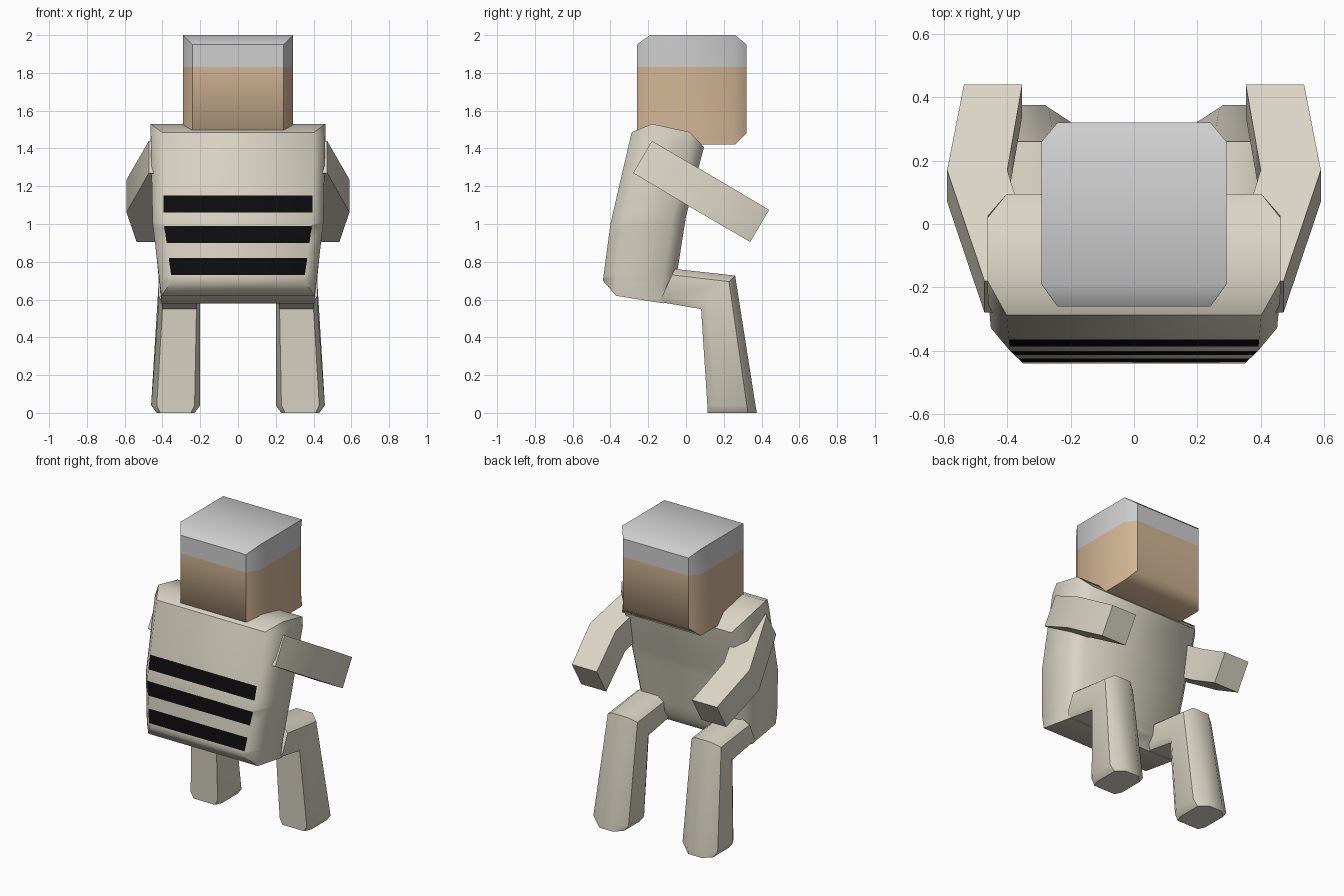
import bpy, bmesh, math
from mathutils import Vector

if "Cube" in bpy.data.objects:
    bpy.data.objects.remove(bpy.data.objects["Cube"])


def material(name, rgb):
    m = bpy.data.materials.new(name)
    m.diffuse_color = (*rgb, 1)
    m.use_nodes = True
    m.node_tree.nodes["Principled BSDF"].inputs["Base Color"].default_value = m.diffuse_color
    return m


CREAM = material("cream cloth", (0.71, 0.67, 0.56))
BLACK = material("black stripe", (0.004, 0.004, 0.004))
SKIN = material("tan skin", (0.65, 0.47, 0.30))
GREY = material("light grey cap", (0.62, 0.62, 0.62))


def ring(a, b, hw, ca=0.0, cb=0.0, cx=0.0, t=0.18):
    """Box section from (y,z) a to (y,z) b, half width hw, corners chamfered by ca / cb."""
    a, b = Vector(a), Vector(b)
    a2 = a.lerp(b, t if ca else 0)
    b2 = b.lerp(a, t if cb else 0)
    half = [(hw - ca, a), (hw, a2), (hw, b2), (hw - cb, b)]
    return [(cx + x, *p) for x, p in half] + [(cx - x, *p) for x, p in reversed(half)]


def loft(name, rings, mats, mirror=False, cuts=(), rule=None):
    bm = bmesh.new()
    loops = [[bm.verts.new(p) for p in r] for r in rings]
    for r, s in zip(loops, loops[1:]):
        for i in range(8):
            j = (i + 1) % 8
            bm.faces.new((r[i], r[j], s[j], s[i]))
    bm.faces.new(loops[0])
    bm.faces.new(loops[-1])
    bmesh.ops.remove_doubles(bm, verts=bm.verts[:], dist=0.0005)
    for z in cuts:
        bmesh.ops.bisect_plane(bm, geom=bm.verts[:] + bm.edges[:] + bm.faces[:],
                               plane_co=(0, 0, z), plane_no=(0, 0, 1))
    bmesh.ops.recalc_face_normals(bm, faces=bm.faces[:])
    if rule:
        for f in bm.faces:
            f.material_index = int(rule(f))
    me = bpy.data.meshes.new(name)
    bm.to_mesh(me)
    bm.free()
    for m in mats:
        me.materials.append(m)
    ob = bpy.data.objects.new(name, me)
    bpy.context.collection.objects.link(ob)
    bpy.ops.object.select_all(action='DESELECT')
    ob.select_set(True)
    bpy.context.view_layer.objects.active = ob
    bpy.ops.object.shade_smooth_by_angle(angle=math.radians(50))
    if mirror:
        ob.modifiers.new("mirror", 'MIRROR')
    return ob


# Head with grey cap above z = 1.83
def head_ring(z, c=0.05):
    y0, y1 = (-0.26, 0.32) if c else (-0.19, 0.26)
    return ring((y0, z), (y1, z), 0.292, c, c, t=0.12)


loft("head", [head_ring(1.42, 0), head_ring(1.48), head_ring(1.83),
              head_ring(1.95), head_ring(2.0, 0)], [SKIN, GREY],
     rule=lambda f: f.calc_center_median().z > 1.83)

# Leaning torso, with three stripes cut into the front panel
stripes = [(0.73, 0.82), (0.90, 0.99), (1.06, 1.15)]


def is_stripe(f):
    z = f.calc_center_median().z
    return f.normal.y < -0.85 and any(lo < z < hi for lo, hi in stripes)


loft("torso", [
    ring((-0.37, 0.62), (-0.12, 0.58), 0.405),
    ring((-0.44, 0.70), (-0.06, 0.66), 0.415, 0.065, 0.065),
    ring((-0.40, 1.00), (0.00, 1.04), 0.452, 0.06, 0.06),
    ring((-0.288, 1.485), (0.095, 1.407), 0.462, 0.06, 0.06),
    ring((-0.18, 1.53), (0.02, 1.487), 0.462),
], [CREAM, BLACK], cuts=[z for s in stripes for z in s], rule=is_stripe)

# Bent arms reaching backwards and down
loft("arms", [
    ring((-0.28, 1.27), (-0.18, 1.44), 0.09, cx=0.382),
    ring((0.07, 1.062), (0.17, 1.235), 0.095, cx=0.495),
    ring((0.34, 0.905), (0.44, 1.075), 0.092, cx=0.445),
], [CREAM], mirror=True)

# Bent legs: hip, knee, foot
loft("legs", [
    ring((-0.14, 0.587), (-0.06, 0.762), 0.11, 0.02, 0.04, 0.31),
    ring((0.08, 0.55), (0.26, 0.727), 0.11, 0.02, 0.05, 0.31),
    ring((0.113, 0.04), (0.368, 0.04), 0.13, 0.03, 0.07, 0.33),
    ring((0.115, 0.0), (0.375, 0.0), 0.10, 0.02, 0.05, 0.33),
], [CREAM], mirror=True)
